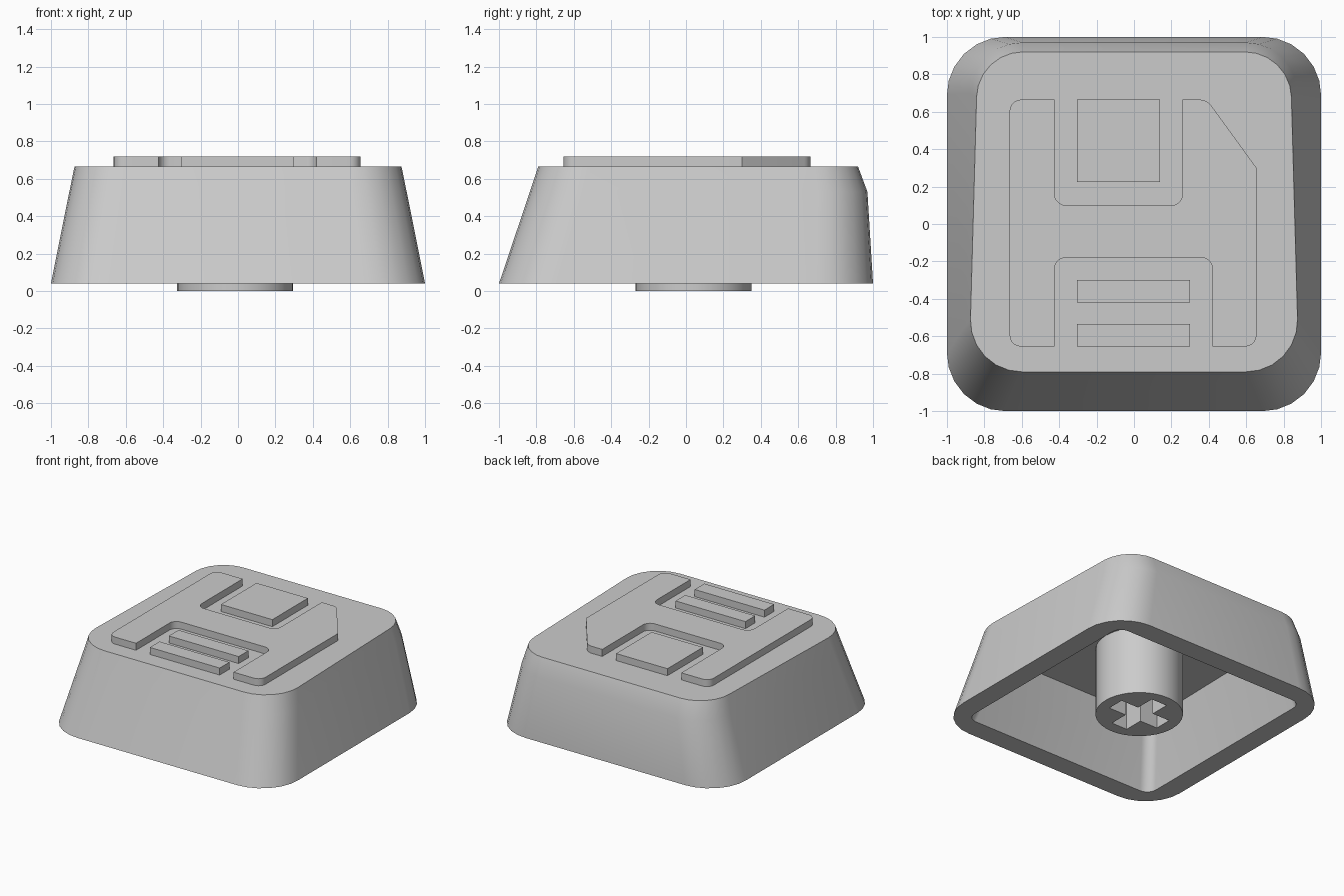
import bpy
import bmesh
from math import cos, sin, tau, radians
from mathutils import Vector

cube = bpy.data.objects.get("Cube")
if cube:
    bpy.data.objects.remove(cube, do_unlink=True)

# Single plain plastic
plastic = bpy.data.materials.new("grey_plastic")
plastic.use_nodes = True
GREY = (0.6, 0.6, 0.6, 1)
plastic.diffuse_color = GREY
plastic.node_tree.nodes["Principled BSDF"].inputs["Base Color"].default_value = GREY


def outline(corners, steps):
    """Closed 2D outline; each corner is (x, y, cut), cut > 0 rounds it with an arc."""
    pts = []
    for i, (x, y, cut) in enumerate(corners):
        p = Vector((x, y))
        if not cut:
            pts.append(p)
            continue
        u = (Vector(corners[i - 1][:2]) - p).normalized()
        v = (Vector(corners[(i + 1) % len(corners)][:2]) - p).normalized()
        a, b = p + u * cut, p + v * cut
        w = sin(u.angle(v) / 2)
        for k in range(steps + 1):
            t = k / steps
            f, g, h = (1 - t) ** 2, 2 * w * t * (1 - t), t * t
            pts.append((a * f + p * g + b * h) / (f + g + h))
    return pts


def rect(x0, x1, y0, y1):
    return outline([(x0, y0, 0), (x1, y0, 0), (x1, y1, 0), (x0, y1, 0)], 1)


def finish(bm, name):
    """Fix normals, keep sharp edges sharp, and make the object."""
    bmesh.ops.recalc_face_normals(bm, faces=bm.faces[:])
    for f in bm.faces:
        f.smooth = True
    for e in bm.edges:
        e.smooth = e.calc_face_angle(0) < radians(30)
    mesh = bpy.data.meshes.new(name)
    bm.to_mesh(mesh)
    bm.free()
    mesh.materials.append(plastic)
    obj = bpy.data.objects.new(name, mesh)
    bpy.context.collection.objects.link(obj)
    return obj


def prism(name, loops, z0, z1):
    """Extrude one outline, with optional hole outlines, from z0 to z1."""
    bm = bmesh.new()
    edges = []
    for loop in loops:
        vs = [bm.verts.new((p.x, p.y, z0)) for p in loop]
        edges += [bm.edges.new((vs[i - 1], vs[i])) for i in range(len(vs))]
    bmesh.ops.triangle_fill(bm, edges=edges, use_beauty=True, use_dissolve=False)
    new = bmesh.ops.extrude_face_region(bm, geom=bm.faces[:], use_keep_orig=True)["geom"]
    for v in new:
        if isinstance(v, bmesh.types.BMVert):
            v.co.z = z1
    return finish(bm, name)


# Hollow cap: rings from the inner ceiling, down, round the rim and up to the top
# (front half width, back half width, front y, back y, front cut, back cut, z)
RINGS = [
    (0.72, 0.69, -0.67, 0.80, 0.08, 0.08, 0.53),
    (0.84, 0.84, -0.84, 0.84, 0.08, 0.08, 0.04),
    (1.00, 1.00, -1.00, 1.00, 0.31, 0.31, 0.04),
    (0.908, 0.87, -0.835, 0.97, 0.29, 0.27, 0.53),
    (0.882, 0.835, -0.79, 0.92, 0.28, 0.24, 0.665),
]
bm = bmesh.new()
rings = []
for wf, wb, y0, y1, cf, cb, z in RINGS:
    pts = outline([(-wf, y0, cf), (wf, y0, cf), (wb, y1, cb), (-wb, y1, cb)], 6)
    rings.append([bm.verts.new((p.x, p.y, z)) for p in pts])
for low, high in zip(rings, rings[1:]):
    for i in range(len(low)):
        bm.faces.new((low[i - 1], low[i], high[i], high[i - 1]))
bm.faces.new(rings[0])
bm.faces.new(rings[-1])
finish(bm, "cap_shell")

# Round stem with a cross-shaped socket
CX, CY, RADIUS = -0.015, 0.04, 0.31
ARM, HALF = 0.22, 0.068
circle = [Vector((CX + RADIUS * cos(tau * i / 40), CY + RADIUS * sin(tau * i / 40)))
          for i in range(40)]
cross = []
for dx, dy in ((1, 0), (0, 1), (-1, 0), (0, -1)):
    out, side, c = Vector((dx, dy)), Vector((-dy, dx)), Vector((CX, CY))
    cross += [c + out * ARM - side * HALF, c + out * ARM + side * HALF,
              c + out * HALF + side * HALF]
prism("stem", [circle, cross], 0, 0.54)
prism("socket_floor", [cross], 0.42, 0.54)

# Raised disk emblem
BASE, TOP = 0.65, 0.72
R = 0.06
body = [
    (-0.665, 0.665, R), (-0.665, -0.655, R), (-0.425, -0.655, 0), (-0.425, -0.18, R),
    (0.42, -0.18, R), (0.42, -0.655, 0), (0.655, -0.655, R), (0.655, 0.30, 0),
    (0.39, 0.665, 0.04), (0.26, 0.665, 0), (0.26, 0.10, R), (-0.425, 0.10, R),
    (-0.425, 0.665, 0),
]
prism("emblem_body", [outline(body, 5)], BASE, TOP)
prism("emblem_shutter", [rect(-0.305, 0.14, 0.225, 0.665)], BASE, TOP)
for name, y in (("upper", -0.42), ("lower", -0.655)):
    prism(f"emblem_{name}_bar", [rect(-0.305, 0.30, y, y + 0.12)], BASE, TOP)
